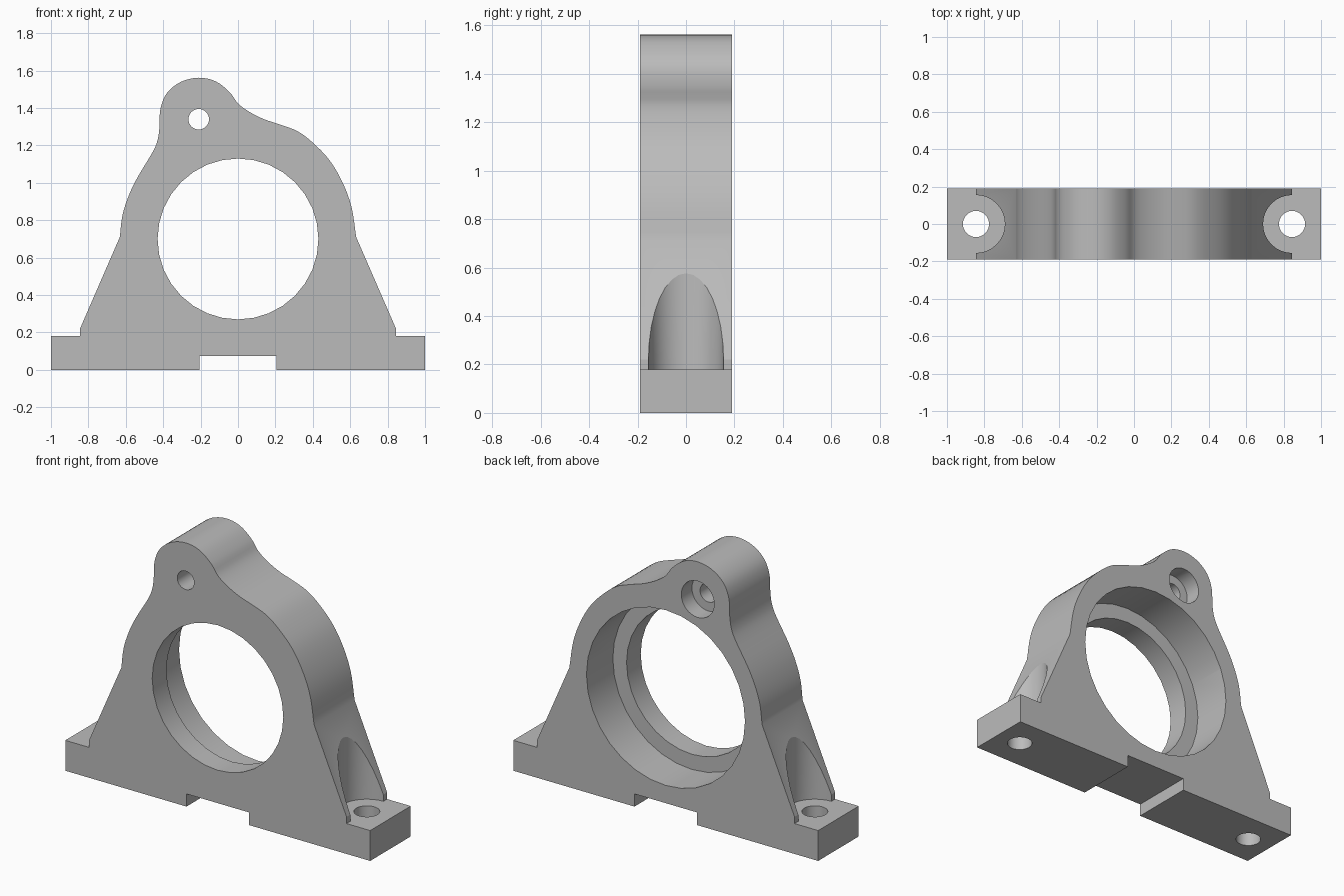
import bpy, bmesh, math
from mathutils import Vector

cube = bpy.data.objects.get("Cube")
if cube:
    bpy.data.objects.remove(cube, do_unlink=True)

metal = bpy.data.materials.new("plain_grey_metal")
metal.use_nodes = True
GREY = (0.5, 0.5, 0.5, 1)
metal.diffuse_color = GREY
metal.node_tree.nodes["Principled BSDF"].inputs["Base Color"].default_value = GREY

HALF = 0.19            # half thickness of the plate
BORE_Z = 0.7           # height of the main bore
FOOT_X, FOOT_TOP = 0.845, 0.18
LUG = (-0.21, 1.34)    # small hole in the top lug


def smooth_path(points, steps=4):
    """Catmull-Rom curve through the points."""
    pts = [Vector(p) for p in points]
    pts = [2 * pts[0] - pts[1]] + pts + [2 * pts[-1] - pts[-2]]
    path = []
    for a, b, c, d in zip(pts, pts[1:], pts[2:], pts[3:]):
        for i in range(steps):
            t = i / steps
            path.append(0.5 * (2 * b + (c - a) * t + (2 * a - 5 * b + 4 * c - d) * t ** 2
                               + (3 * b - a - 3 * c + d) * t ** 3))
    return path + [pts[-2]]


def prism(name, outline, start, depth):
    """Extrude a closed 2D outline; start lifts it and depth is the extrusion vector."""
    bm = bmesh.new()
    flat = depth.z == 0
    verts = [bm.verts.new(start + (Vector((u, 0, v)) if flat else Vector((u, v, 0))))
             for u, v in outline]
    face = bm.faces.new(verts)
    moved = bmesh.ops.extrude_face_region(bm, geom=[face])["geom"]
    bmesh.ops.translate(bm, vec=depth, verts=[g for g in moved if isinstance(g, bmesh.types.BMVert)])
    bmesh.ops.recalc_face_normals(bm, faces=bm.faces)
    mesh = bpy.data.meshes.new(name)
    bm.to_mesh(mesh)
    bm.free()
    mesh.materials.append(metal)
    obj = bpy.data.objects.new(name, mesh)
    bpy.context.collection.objects.link(obj)
    return obj


def circle(cx, cz, radius, sides=32):
    return [(cx + radius * math.cos(math.tau * i / sides), cz + radius * math.sin(math.tau * i / sides))
            for i in range(sides)]


def cut(target, name, outline, start, depth):
    cutter = prism(name, outline, start, depth)
    cutter.hide_render = True
    mod = target.modifiers.new(name, "BOOLEAN")
    mod.operation = "DIFFERENCE"
    mod.solver = "EXACT"
    mod.object = cutter
    bpy.context.view_layer.objects.active = target
    bpy.ops.object.modifier_apply(modifier=mod.name)
    bpy.data.objects.remove(cutter, do_unlink=True)


def cut_along_y(target, name, centre, radius, front):
    """Round hole from the given depth out through the back."""
    cut(target, name, circle(*centre, radius), Vector((0, front, 0)), Vector((0, 1 - front, 0)))


# Outline: round housing flowing into the offset lug, then the feet
crown = smooth_path([
    (0.632, 0.71), (0.607, 0.87), (0.56, 1.0), (0.49, 1.12), (0.4, 1.215), (0.32, 1.275),
    (0.23, 1.31), (0.14, 1.34), (0.06, 1.38), (0, 1.425), (-0.045, 1.485), (-0.12, 1.543),
    (-0.21, 1.562), (-0.305, 1.54), (-0.38, 1.48), (-0.415, 1.395), (-0.42, 1.295),
    (-0.431, 1.225), (-0.459, 1.16), (-0.537, 1.03), (-0.585, 0.93), (-0.618, 0.825),
    (-0.632, 0.71)])
foot = [(FOOT_X, 0.22), (FOOT_X, FOOT_TOP), (1, FOOT_TOP), (1, 0), (0.205, 0), (0.205, 0.075)]
left_foot = [(-x, z) for x, z in foot]
outline = [tuple(p) for p in crown] + left_foot + foot[::-1]
bracket = prism("bearing_bracket", outline, Vector((0, -HALF, 0)), Vector((0, 2 * HALF, 0)))

# Stepped main bore and stepped lug hole, wider at the back
cut_along_y(bracket, "bore", (0, BORE_Z), 0.43, -1)
cut_along_y(bracket, "bore_seat", (0, BORE_Z), 0.52, -0.057)
cut_along_y(bracket, "lug_hole", LUG, 0.055, -1)
cut_along_y(bracket, "lug_recess", LUG, 0.108, 0.09)

# Bolt holes and the round clearance pockets above them
for side in (-1, 1):
    x = side * FOOT_X
    cut(bracket, "bolt_pocket", circle(x, 0, 0.155), Vector((0, 0, FOOT_TOP)), Vector((0, 0, 1)))
    cut(bracket, "bolt_hole", circle(x, 0, 0.07), Vector((0, 0, -1)), Vector((0, 0, 2)))

bpy.ops.object.select_all(action="DESELECT")
bracket.select_set(True)
bpy.context.view_layer.objects.active = bracket
bpy.ops.object.shade_smooth_by_angle(angle=math.radians(20))
